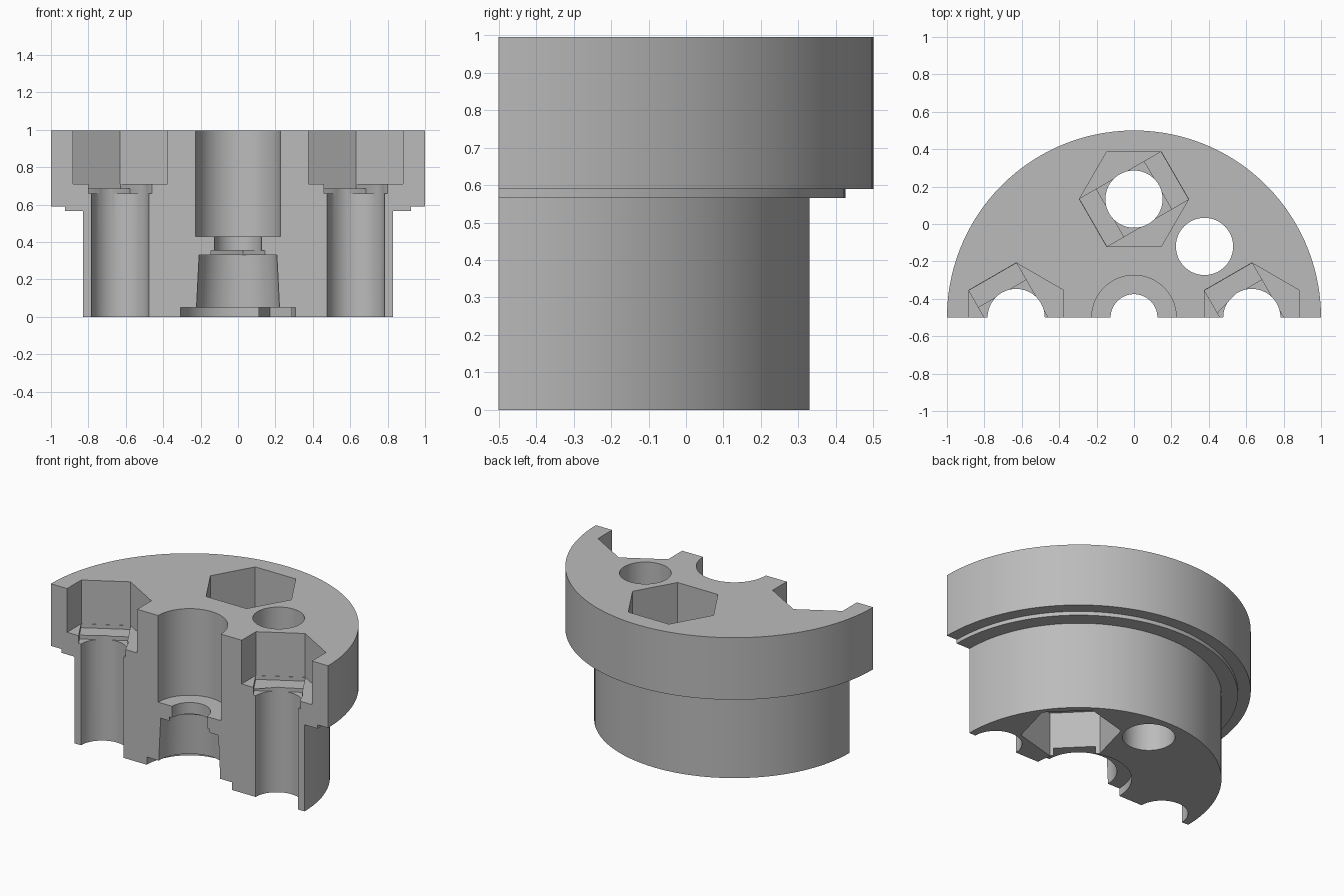
import bpy
import bmesh
from math import cos, sin, pi, radians

if "Cube" in bpy.data.objects:
    bpy.data.objects.remove(bpy.data.objects["Cube"], do_unlink=True)

TOP = 0.995          # overall height
FRONT = -0.5         # flat front plane, also the axis of the round body
BOLT = 0.153         # bolt hole radius
HEX = 0.292          # nut pocket corner radius

grey = bpy.data.materials.new("grey plastic")
grey.use_nodes = True
colour = (0.5, 0.5, 0.5, 1)
grey.diffuse_color = colour
grey.node_tree.nodes["Principled BSDF"].inputs["Base Color"].default_value = colour


def lathe(name, profile, x=0, y=0, sides=96, turn=0):
    """Closed solid of revolution from (radius, height) pairs."""
    bm = bmesh.new()
    rings = []
    for r, z in profile:
        angles = [radians(turn) + 2 * pi * i / sides for i in range(sides)]
        rings.append([bm.verts.new((x + r * cos(a), y + r * sin(a), z)) for a in angles])
    for low, high in zip(rings, rings[1:]):
        for i in range(sides):
            j = (i + 1) % sides
            bm.faces.new((low[i], low[j], high[j], high[i]))
    bm.faces.new(rings[0][::-1])
    bm.faces.new(rings[-1])
    bmesh.ops.recalc_face_normals(bm, faces=bm.faces)
    mesh = bpy.data.meshes.new(name)
    bm.to_mesh(mesh)
    bm.free()
    obj = bpy.data.objects.new(name, mesh)
    bpy.context.collection.objects.link(obj)
    obj.data.materials.append(grey)
    return obj


def box(name, centre, size, turn=0):
    bpy.ops.mesh.primitive_cube_add(size=1, location=centre, rotation=(0, 0, radians(turn)))
    obj = bpy.context.object
    obj.name = name
    obj.scale = size
    obj.data.materials.append(grey)
    bpy.context.view_layer.update()
    return obj


def cut(cutter):
    """Subtract a helper from the body, then remove it."""
    cutter.hide_render = True
    mod = body.modifiers.new("cut", "BOOLEAN")
    mod.operation = "DIFFERENCE"
    mod.solver = "EXACT"
    mod.object = cutter
    bpy.ops.object.select_all(action="DESELECT")
    body.select_set(True)
    bpy.context.view_layer.objects.active = body
    bpy.ops.object.modifier_apply(modifier=mod.name)
    bpy.data.objects.remove(cutter, do_unlink=True)


def bridge_steps(x, y, z, direction, half_width, half_length, rise):
    """A slot, then a square, stepping from a pocket down (or up) to its hole."""
    for level, length in ((1, half_length), (2, half_width)):
        start, end = z - 0.01 * rise, z + 0.025 * level * rise
        cut(box("step_cutter", (x, y, (start + end) / 2),
                (2 * length, 2 * half_width, abs(end - start)), direction))


# Stepped round body, halved by the flat front
body = lathe("half_mount_body", [(0.83, 0), (0.83, 0.565), (0.925, 0.565), (0.925, 0.59),
                                 (1, 0.59), (1, TOP)], y=FRONT, sides=120)
cut(box("front_cutter", (0, FRONT - 1, 0.5), (3, 2, 2)))

# Bolt holes with hexagonal nut pockets in the top
for x, y, corner, slot in ((-0.63, FRONT, 30, 120), (0.63, FRONT, 30, 120), (0, 0.133, 0, 30)):
    cut(lathe("bolt_hole_cutter", [(BOLT, -0.1), (BOLT, 1.1)], x, y, 64))
    cut(lathe("nut_cutter", [(HEX, 0.71), (HEX, 1.1)], x, y, 6, corner))
    bridge_steps(x, y, 0.71, slot, 0.147, 0.251, -1)

# Bolt hole with its nut pocket in the underside
cut(lathe("bolt_hole_cutter", [(BOLT, -0.1), (BOLT, 1.1)], 0.377, -0.12, 64))
cut(lathe("nut_cutter", [(HEX, -0.1), (HEX, 0.285)], 0.377, -0.12, 6, 15))

# Central stepped bore with tapered seat and shallow recess below
cut(lathe("bore_cutter", [(0.308, -0.1), (0.308, 0.05), (0.222, 0.05), (0.208, 0.33),
                          (0.125, 0.33), (0.125, 0.43), (0.226, 0.43), (0.226, 1.1)],
          y=FRONT, sides=72))
bridge_steps(0, FRONT, 0.33, 120, 0.125, 0.165, 1)

# Smooth the round walls, keep edges sharp
bpy.ops.object.select_all(action="DESELECT")
body.select_set(True)
bpy.context.view_layer.objects.active = body
bpy.ops.object.shade_smooth_by_angle(angle=radians(25))
